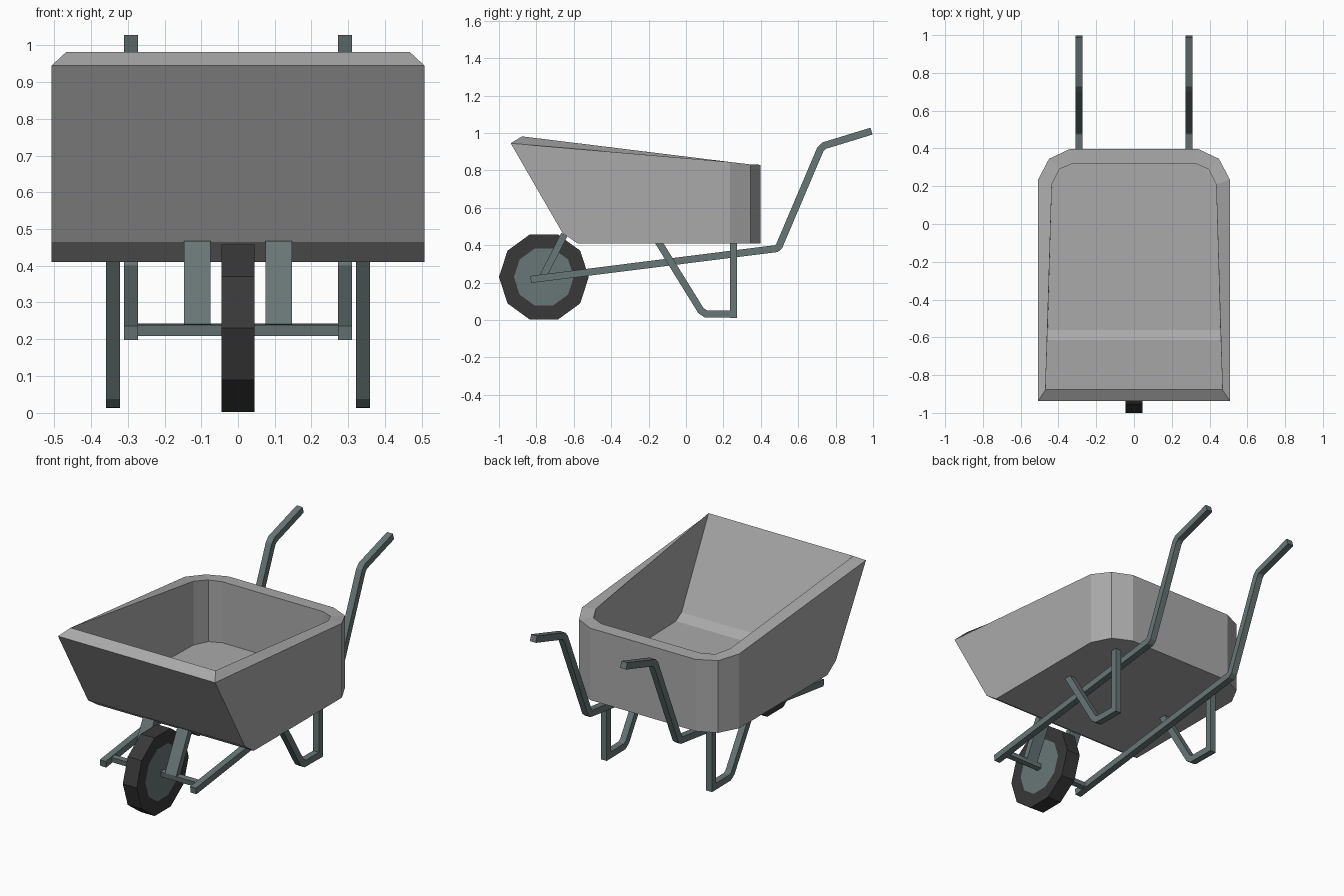
import bpy, bmesh, math
from mathutils import Vector

cube = bpy.data.objects.get("Cube")
if cube:
    bpy.data.objects.remove(cube)


def material(name, r, g, b):
    m = bpy.data.materials.new(name)
    m.use_nodes = True
    m.diffuse_color = (r, g, b, 1)
    m.node_tree.nodes["Principled BSDF"].inputs["Base Color"].default_value = (r, g, b, 1)
    return m


TRAY = material("light grey", 0.4, 0.4, 0.4)
METAL = material("green grey metal", 0.14, 0.18, 0.18)
RUBBER = material("black rubber", 0.04, 0.04, 0.04)


def finish(name, bm, *mats):
    bmesh.ops.recalc_face_normals(bm, faces=bm.faces)
    mesh = bpy.data.meshes.new(name)
    bm.to_mesh(mesh)
    bm.free()
    for m in mats:
        mesh.materials.append(m)
    ob = bpy.data.objects.new(name, mesh)
    bpy.context.collection.objects.link(ob)
    return ob


def bar(name, path, x, width, thick):
    """Rectangular bar along a (y, z) path, with mitred bends."""
    pts = [Vector(p) for p in path]
    dirs = [(b - a).normalized() for a, b in zip(pts, pts[1:])]
    bm = bmesh.new()
    rings = []
    for i, p in enumerate(pts):
        d0, d1 = dirs[max(i - 1, 0)], dirs[min(i, len(dirs) - 1)]
        t = (d0 + d1).normalized()
        n = Vector((-t.y, t.x)) * (thick / 2 / t.dot(d1))
        corners = [(-1, -1), (1, -1), (1, 1), (-1, 1)]
        rings.append([bm.verts.new((x + sx * width / 2, p.x + sn * n.x, p.y + sn * n.y))
                      for sx, sn in corners])
    for a, b in zip(rings, rings[1:]):
        for k in range(4):
            j = (k + 1) % 4
            bm.faces.new((a[k], a[j], b[j], b[k]))
    bm.faces.new(rings[0])
    bm.faces.new(rings[-1])
    return finish(name, bm, METAL)


# Tray: outer and inner skins joined by a sloping rim
def skin(bm, top, mid, floor_front, floor_z):
    sides = []
    for s in (1, -1):
        def vert(x, y, z):
            return bm.verts.new((s * x, y, z))
        t = [vert(*p) for p in top]
        m = vert(*mid)
        b = [vert(*floor_front, floor_z)] + [vert(x, y, floor_z) for x, y, z in top[1:]]
        bm.faces.new((t[0], m, b[0], b[1], t[1]))
        for i in (1, 2):
            bm.faces.new((t[i], b[i], b[i + 1], t[i + 1]))
        sides.append((t, m, b))
    (t, m, b), (u, n, c) = sides
    bm.faces.new((t[0], u[0], n, m))
    bm.faces.new((m, n, c[0], b[0]))
    bm.faces.new(b + c[::-1])
    bm.faces.new((t[3], b[3], c[3], u[3]))
    return t + u[::-1]


bm = bmesh.new()
outer = skin(bm, [(0.508, -0.937, 0.945), (0.508, 0.235, 0.845), (0.45, 0.345, 0.832), (0.34, 0.397, 0.83)],
             (0.508, -0.66, 0.465), (0.508, -0.58), 0.41)
inner = skin(bm, [(0.468, -0.877, 0.982), (0.435, 0.21, 0.848), (0.395, 0.29, 0.835), (0.325, 0.32, 0.832)],
             (0.459, -0.615, 0.505), (0.457, -0.56), 0.475)
for i in range(8):
    j = (i + 1) % 8
    bm.faces.new((outer[i], outer[j], inner[j], inner[i]))
finish("tray", bm, TRAY)

# Wheel: ten-sided tyre with a metal disc inset on each face
bm = bmesh.new()
R, HALF = 0.24, 0.045
loops = [[bm.verts.new((x, -0.76 + R * math.cos(k * math.tau / 10), 0.23 + R * math.sin(k * math.tau / 10)))
          for k in range(10)] for x in (-HALF, HALF)]
caps = [bm.faces.new(l) for l in loops]
for k in range(10):
    j = (k + 1) % 10
    bm.faces.new((loops[0][k], loops[0][j], loops[1][j], loops[1][k]))
bmesh.ops.recalc_face_normals(bm, faces=bm.faces)
bmesh.ops.inset_individual(bm, faces=caps, thickness=0.08)
for f in caps:
    f.material_index = 1
finish("wheel", bm, RUBBER, METAL)

# Axle between the two frame rails
bar("axle", [(-0.775, 0.223), (-0.745, 0.227)], 0, 0.57, 0.03)

# Rails with handles, stand legs and wheel struts on both sides
for side, s in (("left", 1), ("right", -1)):
    bar(side + "_handle_rail",
        [(-0.83, 0.217), (0.483, 0.382), (0.498, 0.395), (0.718, 0.912), (0.737, 0.932), (0.992, 1.01)],
        s * 0.292, 0.038, 0.038)
    bar(side + "_stand_leg",
        [(-0.155, 0.43), (0.08, 0.05), (0.106, 0.033), (0.254, 0.031), (0.254, 0.43)],
        s * 0.341, 0.038, 0.038)
    bar(side + "_wheel_strut", [(-0.765, 0.232), (-0.65, 0.458)], s * 0.111, 0.073, 0.038)
